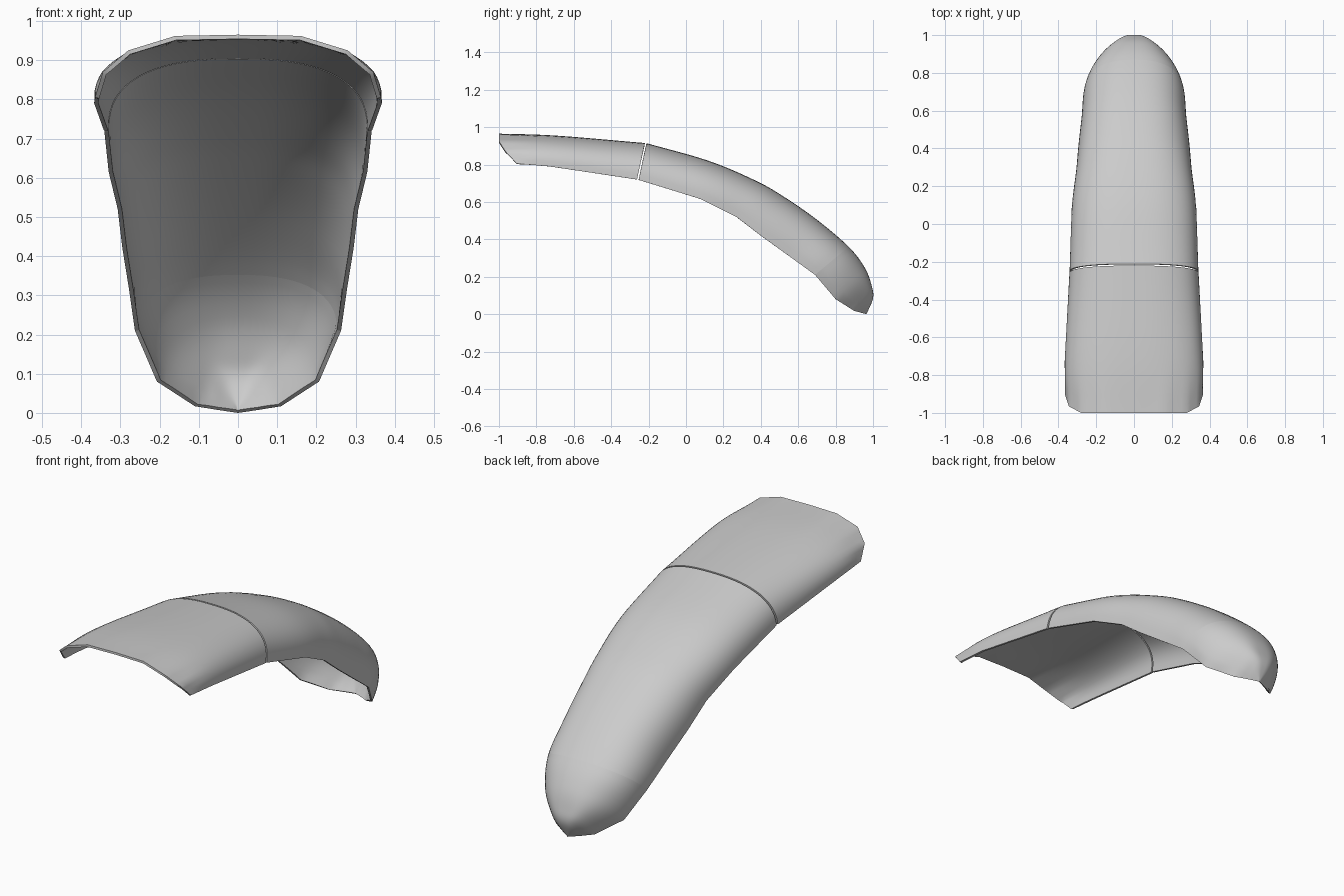
import bpy, bmesh, math
from mathutils import Vector

if "Cube" in bpy.data.objects:
    bpy.data.objects.remove(bpy.data.objects["Cube"])

HALF = 16      # columns on each side of the centre line
SUB = 6        # rows between two cross-sections
WALL = 0.011


def section(ty, tz, ey, ez, w, n=2.5):
    """Arched cross-section from left edge over the crown to right edge."""
    row = []
    for j in range(-HALF, HALF + 1):
        a = abs(j) / HALF * math.pi / 2
        x = math.copysign(w * math.sin(a) ** (2 / n), j)
        h = max(math.cos(a), 0) ** (2 / n) if abs(j) < HALF else 0
        row.append(Vector((x, ey + (ty - ey) * h, ez + (tz - ez) * h)))
    return row


def faceted_rim(pts):
    """Straight-sided end rim through the given half profile."""
    row, step = [], HALF // (len(pts) - 1)
    for j in range(-HALF, HALF + 1):
        k = min(abs(j) // step, len(pts) - 2)
        p = Vector(pts[k]).lerp(Vector(pts[k + 1]), abs(j) / step - k)
        row.append(Vector((math.copysign(p.x, j), p.y, p.z)))
    return row


def loft(rows):
    """Smooth rows through the sections; the side edges stay straight-sided."""
    out = []
    for i in range(len(rows) - 1):
        for s in range(SUB):
            t, line = s / SUB, []
            for j in range(2 * HALF + 1):
                b, c = rows[i][j], rows[i + 1][j]
                a = rows[i - 1][j] if i else 2 * b - c
                d = rows[i + 2][j] if i + 2 < len(rows) else 2 * c - b
                if j in (0, 2 * HALF):
                    line.append(b.lerp(c, t))
                else:
                    line.append(0.5 * (2 * b + (c - a) * t + (2 * a - 5 * b + 4 * c - d) * t * t
                                       + (3 * b - a - 3 * c + d) * t ** 3))
            out.append(line)
    return out + [rows[-1]]


def shell(name, grid):
    bm = bmesh.new()
    vs = [[bm.verts.new(p) for p in row] for row in grid]
    for r0, r1 in zip(vs, vs[1:]):
        for j in range(2 * HALF):
            bm.faces.new((r0[j], r0[j + 1], r1[j + 1], r1[j]))
    bmesh.ops.remove_doubles(bm, verts=bm.verts, dist=1e-5)
    me = bpy.data.meshes.new(name)
    bm.to_mesh(me)
    bm.free()
    ob = bpy.data.objects.new(name, me)
    bpy.context.collection.objects.link(ob)
    bpy.ops.object.select_all(action='DESELECT')
    bpy.context.view_layer.objects.active = ob
    ob.select_set(True)
    mod = ob.modifiers.new("wall", 'SOLIDIFY')
    mod.thickness, mod.offset = WALL, -1
    bpy.ops.object.modifier_apply(modifier=mod.name)
    bpy.ops.object.shade_smooth_by_angle(angle=math.radians(35))


# rear plate with chamfered open end
shell("rear_plate", loft([
    faceted_rim([(0, -1, .965), (.16, -1, .962), (.28, -1, .925),
                 (.345, -.965, .87), (.365, -.905, .805)]),
    section(-.70, .955, -.73, .79, .367),
    section(-.22, .915, -.262, .72, .342)]))

# middle plate and rounded tip share one continuous surface
front = loft([
    section(-.211, .914, -.253, .718, .341),
    section(.12, .82, .08, .615, .33),
    section(.37, .715, .27, .52, .307),
    section(.52, .63, .40, .42, .295),
    section(.70, .505, .545, .315, .278),
    section(.87, .36, .69, .21, .263, 2.4),
    section(.955, .25, .80, .08, .207, 2.4),
    section(.992, .155, .90, .017, .11, 3.2),
    section(1.0, .085, .935, .008, .055, 3),
    section(.965, 0, .965, 0, 0)])
shell("middle_plate", front[:5 * SUB + 1])
shell("tip_cap", front[5 * SUB:])
